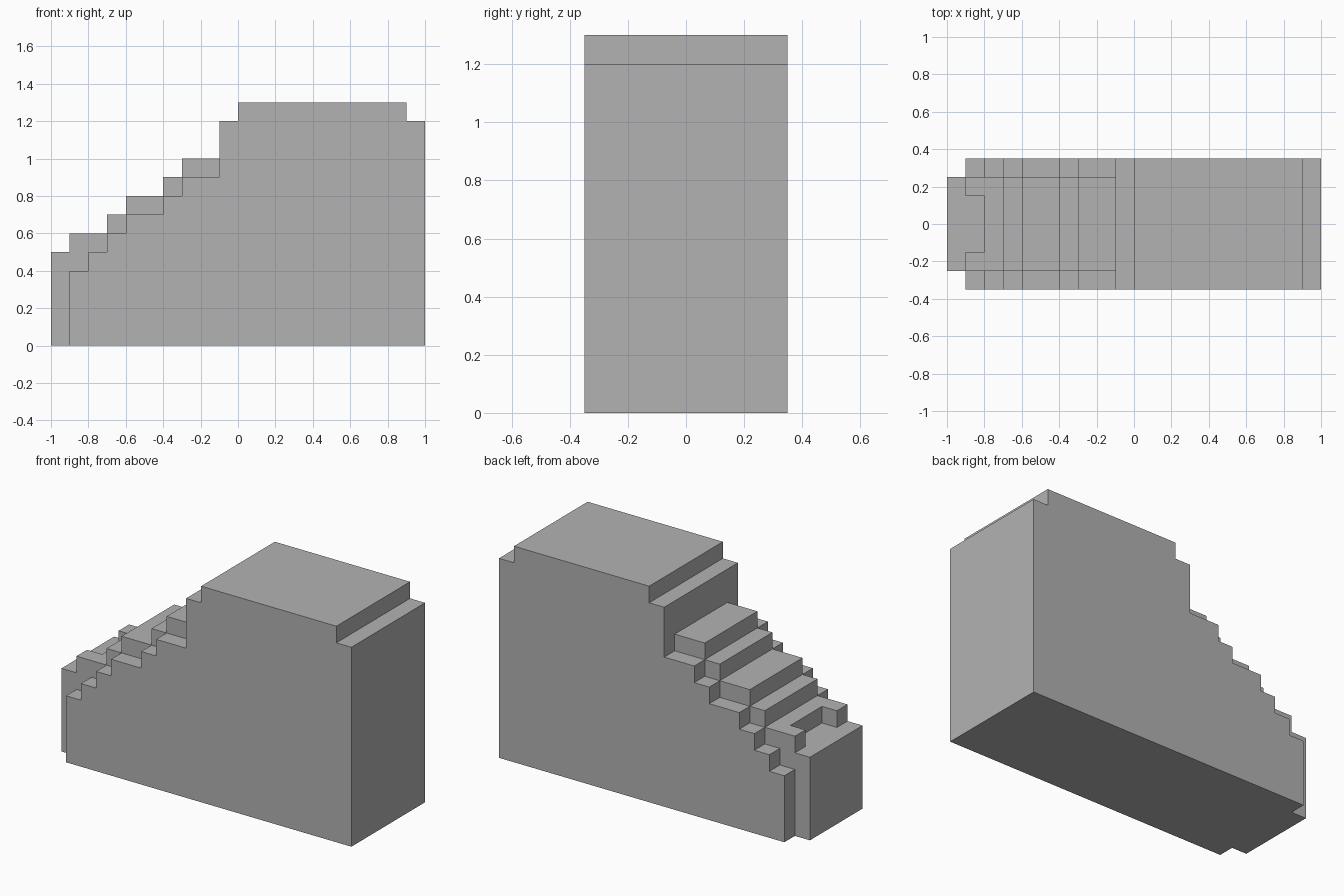
import bpy
import bmesh

cube = bpy.data.objects.get("Cube")
if cube:
    bpy.data.objects.remove(cube, do_unlink=True)

# Single plain grey
grey = bpy.data.materials.new("plain_grey")
grey.use_nodes = True
colour = (0.448, 0.448, 0.448, 1)
grey.diffuse_color = colour
grey.node_tree.nodes["Principled BSDF"].inputs["Base Color"].default_value = colour


def stepped_block(name, start, steps, half_width, base=0.0):
    """Extrude a stair outline; each step is (end x, height)."""
    outline = [(start, base)]
    x = start
    for end, height in steps:
        outline += [(x, height), (end, height)]
        x = end
    outline.append((x, base))
    bm = bmesh.new()
    face = bm.faces.new([bm.verts.new((px, -half_width, pz)) for px, pz in outline])
    extruded = bmesh.ops.extrude_face_region(bm, geom=[face])["geom"]
    verts = [v for v in extruded if isinstance(v, bmesh.types.BMVert)]
    bmesh.ops.translate(bm, verts=verts, vec=(0, 2 * half_width, 0))
    bmesh.ops.recalc_face_normals(bm, faces=bm.faces)
    mesh = bpy.data.meshes.new(name)
    bm.to_mesh(mesh)
    bm.free()
    mesh.materials.append(grey)
    obj = bpy.data.objects.new(name, mesh)
    bpy.context.collection.objects.link(obj)
    return obj


def combine(target, tool, operation):
    """Apply an exact boolean and discard the tool object."""
    tool.hide_render = True
    mod = target.modifiers.new(operation.title(), "BOOLEAN")
    mod.operation, mod.solver, mod.object = operation, "EXACT", tool
    bpy.context.view_layer.objects.active = target
    bpy.ops.object.modifier_apply(modifier=mod.name)
    bpy.data.objects.remove(tool, do_unlink=True)


# Full-width body: small steps up to the high platform and rear ledge
body = stepped_block("stepped_body", -0.9, [
    (-0.8, 0.4), (-0.7, 0.5), (-0.6, 0.6), (-0.4, 0.7), (-0.3, 0.8),
    (-0.1, 0.9), (0, 1.2), (0.9, 1.3), (1, 1.2)], 0.35)

# Raised central stair, running into the body
stair = stepped_block("central_stair", -1, [
    (-0.9, 0.5), (-0.7, 0.6), (-0.6, 0.7), (-0.4, 0.8), (-0.3, 0.9),
    (-0.05, 1)], 0.25)

# Notch in the lowest landing
notch = stepped_block("landing_notch", -0.95, [(-0.8, 0.7)], 0.15, base=0.5)

combine(stair, notch, "DIFFERENCE")
combine(body, stair, "UNION")
